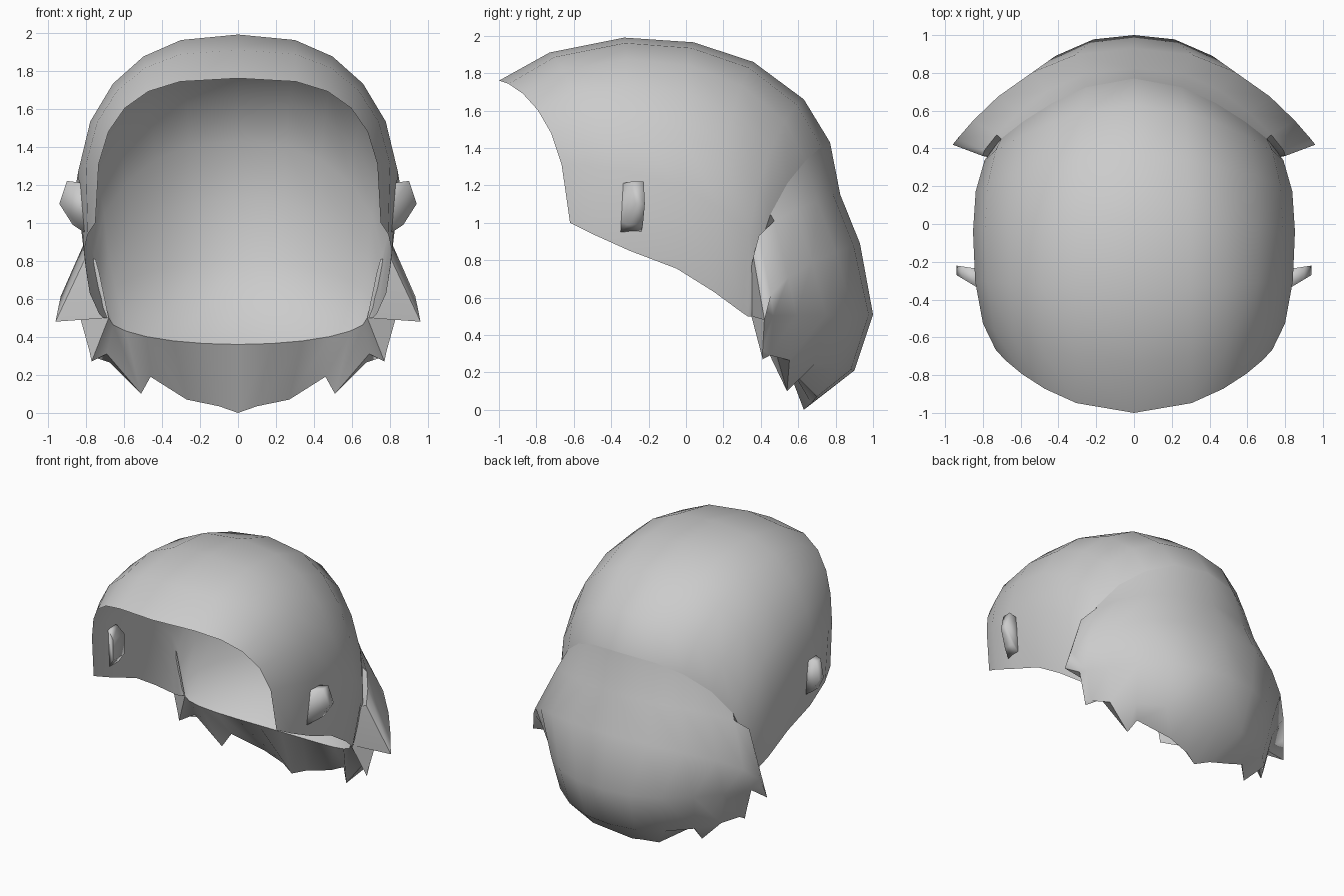
import bpy, bmesh, math

if "Cube" in bpy.data.objects:
    bpy.data.objects.remove(bpy.data.objects["Cube"])

STEPS = 6  # segments from the centre line to the side edge


def arch(cy, cz, w, ey, ez, n, bulge, power=2.0, mix=0.8):
    """Half arch from the centre point (0,cy,cz) to the side edge (w,ey,ez)."""
    row = []
    for i in range(STEPS + 1):
        t = math.pi / 2 * i / STEPS
        f = math.sin(t) ** (2 / n)
        d = 1 - max(math.cos(t), 0.0) ** (2 / n) if i < STEPS else 1.0
        x = w * f * (1 + bulge * 4 * d * (1 - d))
        back_shift = mix * f ** power + (1 - mix) * d
        row.append((x, cy + (ey - cy) * back_shift, cz + (ez - cz) * d))
    return row


def loft(name, rows, angle=60, cap=False):
    """Skin a list of point rows, mirror it and smooth it."""
    bm = bmesh.new()
    vs = [[bm.verts.new(p) for p in r] for r in rows]
    for a, b in zip(vs, vs[1:]):
        for i in range(len(a) if cap else len(a) - 1):
            j = (i + 1) % len(a)
            bm.faces.new((a[i], a[j], b[j], b[i]))
    if cap:
        bm.faces.new(vs[0])
        bm.faces.new(vs[-1])
    bmesh.ops.remove_doubles(bm, verts=bm.verts, dist=0.0005)
    bmesh.ops.recalc_face_normals(bm, faces=bm.faces)
    me = bpy.data.meshes.new(name)
    bm.to_mesh(me)
    bm.free()
    ob = bpy.data.objects.new(name, me)
    bpy.context.collection.objects.link(ob)
    ob.modifiers.new("mirror", 'MIRROR').use_clip = True
    bpy.ops.object.select_all(action='DESELECT')
    ob.select_set(True)
    bpy.context.view_layer.objects.active = ob
    bpy.ops.object.shade_smooth_by_angle(angle=math.radians(angle))


# Scalp shell: arches from the face opening over the crown down to the neck
scalp = [
    (-1.00, 1.76, .75, -.62, 1.00, 3.0, 0),
    (-.73, 1.91, .79, -.50, .94, 2.8, .04),
    (-.33, 1.99, .81, -.30, .85, 2.7, .07),
    (.04, 1.965, .80, -.05, .755, 2.7, .10),
    (.36, 1.86, .78, .15, .63, 2.7, .11),
    (.63, 1.66, .73, .30, .52, 2.7, .12),
    (.77, 1.43, .71, .33, .50, 2.6, .11),
    (.81, 1.12, .70, .34, .50, 2.5, .10),
    (.79, .80, .69, .35, .50, 2.3, .06),
    (.68, .53, .69, .35, .50, 2.2, 0),
    (.50, .36, .68, .35, .50, 2.0, 0),
]
scalp_rows = [arch(*s) for s in scalp]
loft("scalp_shell", scalp_rows)

# Back hair: starts on a scalp arch, flares out and ends in jagged lock tips
back = [
    (.825, 1.15, .80, .36, .82, 2.5, .02),
    (.93, .89, .96, .42, .48, 2.4, 0),
    (1.00, .51, .83, .42, .50, 2.0, 0),
    (.90, .21, .78, .41, .32, 2.0, 0),
]
tips = [(0, .63, 0), (.10, .67, .035), (.27, .70, .07), (.46, .58, .19),
        (.51, .54, .10), (.69, .48, .31), (.77, .41, .27)]
start = scalp_rows[6][:-1] + [(.765, .36, .81)]
back_rows = [start] + [arch(*s, power=2.4, mix=1) for s in back] + [tips]
loft("back_hair", back_rows)

# Underside of the locks: folds from the tips up to the neck edge
loft("lock_underside", [tips, scalp_rows[-1]])

# Front face of the side locks: closes the flared edge against the scalp
flare = [r[-1] for r in back_rows]
neck = [(.75, .35, .81), (.73, .345, .74)] + [scalp_rows[-1][-1]] * 4
loft("side_lock_front", [flare, neck])

# Ears: flaps, thicker toward the head
outline = [(.76, 1.17), (.82, 1.21), (.90, 1.22), (.94, 1.10), (.87, .99), (.81, .95), (.76, 1.02)]
front = [(x, -.27 - .6 * (.94 - x), z) for x, z in outline]
rear = [(x, -.22 - .15 * (.94 - x), z) for x, z in outline]
loft("ears", [front, rear], 100, cap=True)
